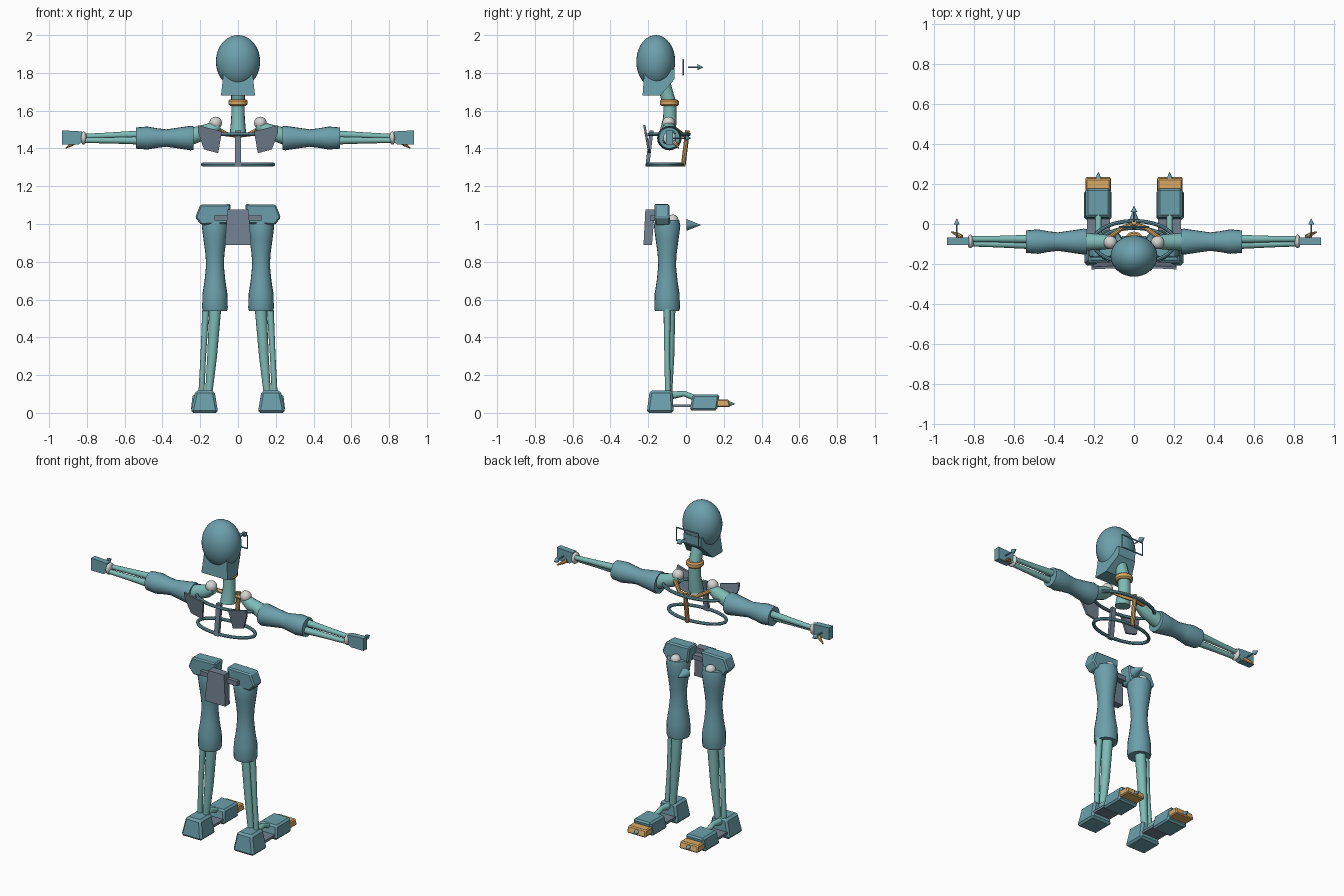
import bpy
import bmesh
import math
from mathutils import Vector, Matrix

old = bpy.data.objects.get("Cube")
if old:
    bpy.data.objects.remove(old, do_unlink=True)


def material(name, rgb):
    m = bpy.data.materials.new(name)
    m.use_nodes = True
    m.diffuse_color = (*rgb, 1)
    m.node_tree.nodes["Principled BSDF"].inputs["Base Color"].default_value = (*rgb, 1)
    return m


TEAL = material("teal shell", (0.15, 0.35, 0.41))
BONE = material("pale teal bone", (0.21, 0.50, 0.47))
GOLD = material("gold", (0.70, 0.40, 0.13))
SLATE = material("slate grey", (0.17, 0.22, 0.28))
IVORY = material("ivory joint", (0.66, 0.66, 0.64))


def finish(name, bm, mat, pair=False, smooth=True, bevel=0):
    """Turn a bmesh into an object, optionally mirrored across x."""
    bmesh.ops.recalc_face_normals(bm, faces=bm.faces)
    mesh = bpy.data.meshes.new(name)
    bm.to_mesh(mesh)
    bm.free()
    mesh.materials.append(mat)
    obj = bpy.data.objects.new(name, mesh)
    bpy.context.collection.objects.link(obj)
    if bevel:
        mod = obj.modifiers.new("bevel", "BEVEL")
        mod.width, mod.segments = bevel, 1
    if pair:
        obj.modifiers.new("mirror", "MIRROR").use_mirror_merge = False
    if smooth:
        bpy.ops.object.select_all(action="DESELECT")
        obj.select_set(True)
        bpy.context.view_layer.objects.active = obj
        bpy.ops.object.shade_smooth_by_angle(angle=math.radians(35))
    return obj


def skin(bm, rings, closed=False):
    """Bridge a list of vertex rings; cap the ends unless closed."""
    spans = list(zip(rings, rings[1:]))
    if closed:
        spans.append((rings[-1], rings[0]))
    for a, b in spans:
        n = len(a)
        for i in range(n):
            bm.faces.new((a[i], a[(i + 1) % n], b[(i + 1) % n], b[i]))
    if not closed:
        bm.faces.new(rings[0])
        bm.faces.new(rings[-1])


def tube(name, points, radii, mat, pair=False, sides=16):
    """Round limb through points with a radius at each point."""
    bm = bmesh.new()
    pts = [Vector(p) for p in points]
    turn = (pts[-1] - pts[0]).to_track_quat("Z", "Y")
    rings = []
    for p, r in zip(pts, radii):
        ring = []
        for i in range(sides):
            a = math.tau * i / sides
            ring.append(bm.verts.new(p + turn @ Vector((r * math.cos(a), r * math.sin(a), 0))))
        rings.append(ring)
    skin(bm, rings)
    return finish(name, bm, mat, pair)


def ball(name, center, size, mat, pair=False, u=24, v=14):
    bm = bmesh.new()
    bmesh.ops.create_uvsphere(bm, u_segments=u, v_segments=v, radius=1,
                              matrix=Matrix.Translation(center) @ Matrix.Diagonal((*size, 1)))
    return finish(name, bm, mat, pair)


def hoop(name, center, rx, ry, thick, mat, tilt=0):
    """Elliptical ring lying flat, tilted along y."""
    bm = bmesh.new()
    rings = []
    for i in range(40):
        a = math.tau * i / 40
        ring = []
        for j in range(8):
            b = math.tau * j / 8
            k = thick * math.cos(b)
            y = (ry + k) * math.sin(a)
            ring.append(bm.verts.new(Vector(center) + Vector(
                ((rx + k) * math.cos(a), y, thick * math.sin(b) + tilt * y))))
        rings.append(ring)
    skin(bm, rings, closed=True)
    return finish(name, bm, mat)


def frustum(name, low, high, mat, pair=False, bevel=0):
    """Block between two rectangles, each (x0, x1, y0, y1, z)."""
    bm = bmesh.new()
    rings = [[bm.verts.new((x, y, z)) for x, y in ((x0, y0), (x1, y0), (x1, y1), (x0, y1))]
             for x0, x1, y0, y1, z in (low, high)]
    skin(bm, rings)
    return finish(name, bm, mat, pair, smooth=False, bevel=bevel)


def plate(name, outline, y0, y1, mat, pair=False, lean=0, bevel=0):
    """Slab from an x-z outline; lean shifts y with height."""
    bm = bmesh.new()
    base = outline[0][1]
    rings = [[bm.verts.new((x, y + lean * (z - base), z)) for x, z in outline] for y in (y0, y1)]
    skin(bm, rings)
    return finish(name, bm, mat, pair, smooth=False, bevel=bevel)


def pointer(name, start, length, shaft, head, radius, pair=False):
    """Small arrow along +y."""
    x, y, z = start
    neck = y + length - head
    tube(name + "_tip", [(x, neck, z), (x, y + length, z)], [radius, 0.001], TEAL, pair, 12)
    if shaft:
        tube(name + "_shaft", [start, (x, neck, z)], [shaft, shaft], TEAL, pair, 8)


# Head: skull, jaw, and the face frame with its pointer
ball("skull", (0, -0.16, 1.86), (0.117, 0.103, 0.14), TEAL, u=32, v=20)
bm = bmesh.new()
jaw_profile = [(-0.23, 1.68), (-0.135, 1.68), (-0.062, 1.765), (-0.06, 1.82), (-0.22, 1.82)]
jaw_rings = [[bm.verts.new((s * (0.09 if z < 1.7 else 0.075 if y < -0.1 else 0.06), y, z))
              for y, z in jaw_profile] for s in (-1, 1)]
skin(bm, jaw_rings)
finish("jaw", bm, TEAL, smooth=False)
for z in (1.79, 1.87):
    tube("face_frame_rail", [(-0.075, -0.015, z), (0.075, -0.015, z)], [0.004] * 2, TEAL, sides=6)
tube("face_frame_post", [(0.075, -0.015, 1.788), (0.075, -0.015, 1.872)], [0.004] * 2, TEAL, True, 6)
pointer("face_pointer", (0, 0.01, 1.83), 0.08, 0.004, 0.03, 0.017)

# Neck and collar
tube("upper_neck", [(0, -0.12, 1.75), (0, -0.088, 1.64)], [0.036, 0.036], BONE)
tube("lower_neck", [(0, -0.085, 1.64), (0, -0.085, 1.56), (0, -0.1, 1.47)], [0.034, 0.036, 0.044], BONE)
tube("collar", [(0, -0.088, z) for z in (1.625, 1.633, 1.652, 1.66)], [0.042, 0.05, 0.05, 0.042], GOLD, sides=24)

# Rib cage
hoop("upper_rib", (0, -0.09, 1.475), 0.205, 0.105, 0.01, TEAL)
hoop("lower_rib", (0, -0.112, 1.315), 0.187, 0.092, 0.01, TEAL)
tube("sternum", [(0, -0.015, 1.305), (0, 0.008, 1.495)], [0.013, 0.013], GOLD, sides=10)
tube("collarbone", [(0, 0, 1.468), (0.06, -0.02, 1.475), (0.14, -0.08, 1.52)], [0.012] * 3, GOLD, True, 10)
plate("spine", [(-0.015, 1.305), (0.015, 1.305), (0.015, 1.495), (-0.015, 1.495)], -0.215, -0.195, SLATE, lean=0.12)
plate("shoulder_blade", [(0.105, 1.375), (0.18, 1.395), (0.213, 1.49), (0.212, 1.523), (0.085, 1.49)],
      -0.2, -0.188, SLATE, True, lean=-0.18)

# Arms
ball("shoulder_joint", (0.118, -0.092, 1.535), (0.033,) * 3, IVORY, True)
tube("shoulder_bone", [(0.1, -0.09, 1.525), (0.15, -0.09, 1.495), (0.26, -0.088, 1.46)], [0.028, 0.038, 0.045], BONE, True)
tube("upper_arm", [(x, -0.088, 1.455) for x in (0.235, 0.25, 0.31, 0.38, 0.43, 0.48, 0.54)],
     [0.062, 0.065, 0.056, 0.046, 0.052, 0.061, 0.056], TEAL, True, 20)
for y0, y1, z0, z1 in ((-0.075, -0.075, 1.474, 1.463), (-0.104, -0.098, 1.442, 1.443)):
    tube("forearm_bone", [(0.52, y0, z0), (0.68, (y0 + y1) / 2, (z0 + z1) / 2), (0.82, y1, z1)],
         [0.021, 0.016, 0.014], BONE, True, 12)
ball("wrist_joint", (0.817, -0.087, 1.455), (0.016, 0.034, 0.035), IVORY, True)
plate("hand", [(0.825, 1.435), (0.845, 1.42), (0.933, 1.42), (0.933, 1.496), (0.825, 1.49)],
      -0.105, -0.068, TEAL, True)
tube("thumb", [(0.86, -0.065, 1.435), (0.885, -0.05, 1.42), (0.912, -0.04, 1.402)], [0.012, 0.01, 0.003], GOLD, True, 8)
pointer("palm_pointer", (0.885, -0.068, 1.455), 0.095, 0.004, 0.03, 0.015, True)

# Pelvis
plate("hip", [(0.06, 1.0), (0.195, 0.995), (0.227, 1.035), (0.2, 1.102), (0.038, 1.105), (0.048, 1.02)],
      -0.165, -0.085, TEAL, True, lean=-0.03, bevel=0.008)
frustum("sacrum", (-0.07, 0.07, -0.225, -0.18, 0.89), (-0.055, 0.055, -0.215, -0.165, 1.077), SLATE)
plate("hip_axle", [(-0.125, 1.018), (0.125, 1.018), (0.125, 1.046), (-0.125, 1.046)], -0.19, -0.13, SLATE)
pointer("pelvis_pointer", (0, 0.003, 0.995), 0.075, 0, 0.075, 0.031)
ball("hip_joint", (0.12, -0.07, 1.02), (0.03,) * 3, IVORY, True)

# Legs
tube("thigh", [(0.122, -0.1, z) for z in (0.54, 0.555, 0.63, 0.7, 0.78, 0.84, 0.92, 0.99, 1.02)],
     [0.064, 0.068, 0.066, 0.055, 0.047, 0.05, 0.061, 0.07, 0.064], TEAL, True, 20)
tube("shin_bone", [(0.12, -0.088, 0.56), (0.137, -0.088, 0.3), (0.155, -0.092, 0.1)], [0.032, 0.026, 0.019], BONE, True)
tube("calf_bone", [(0.17, -0.1, 0.56), (0.184, -0.1, 0.3), (0.194, -0.095, 0.1)], [0.019, 0.015, 0.016], BONE, True, 12)

# Feet
frustum("heel", (0.105, 0.25, -0.208, -0.065, 0), (0.125, 0.226, -0.192, -0.072, 0.118), TEAL, True, bevel=0.012)
frustum("sole_bar", (0.12, 0.235, -0.165, 0.03, 0.03), (0.12, 0.235, -0.165, 0.03, 0.045), SLATE, True)
tube("instep", [(0.178, -0.09, 0.09), (0.178, -0.01, 0.102), (0.178, 0.05, 0.078)], [0.022, 0.015, 0.016], BONE, True, 12)
frustum("forefoot", (0.11, 0.25, 0.02, 0.165, 0.013), (0.12, 0.24, 0.035, 0.178, 0.097), TEAL, True, bevel=0.01)
frustum("toe", (0.115, 0.243, 0.16, 0.235, 0.03), (0.118, 0.24, 0.16, 0.225, 0.072), GOLD, True, bevel=0.006)
pointer("toe_pointer", (0.178, 0.225, 0.048), 0.035, 0, 0.035, 0.016, True)
